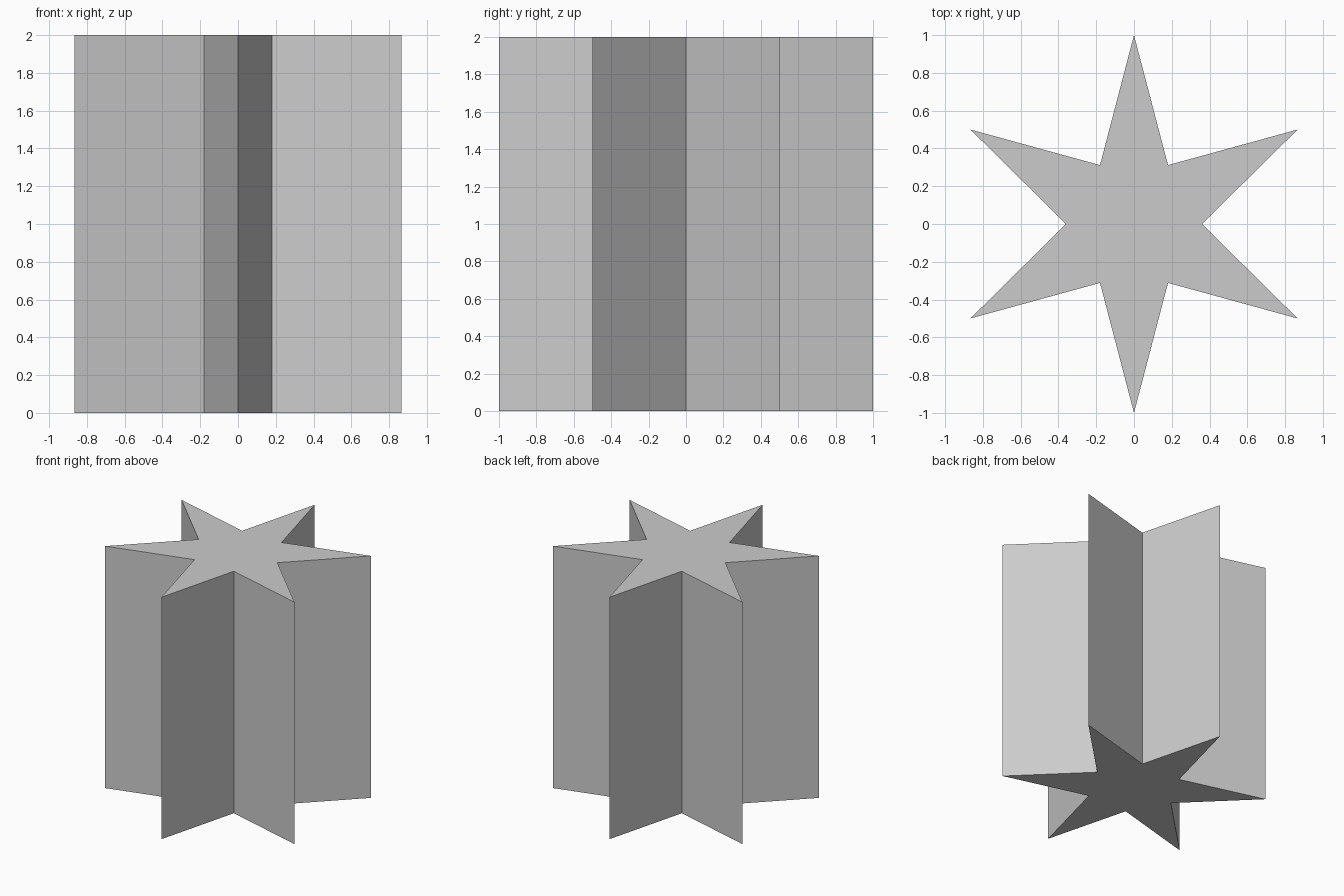
import bpy, bmesh
from math import radians, sin, cos

if "Cube" in bpy.data.objects:
    bpy.data.objects.remove(bpy.data.objects["Cube"])

POINTS, OUTER, INNER, HEIGHT = 6, 1.0, 0.36, 2.0

# Star outline: tips and valleys alternate, with one tip on +y
bm = bmesh.new()
outline = []
for i in range(POINTS * 2):
    r = OUTER if i % 2 == 0 else INNER
    a = radians(90 + i * 180 / POINTS)
    outline.append(bm.verts.new((r * cos(a), r * sin(a), 0)))
base = bm.faces.new(outline)

# Extrude the outline upward into a closed prism
top = bmesh.ops.extrude_face_region(bm, geom=[base], use_keep_orig=True)
bmesh.ops.translate(bm, vec=(0, 0, HEIGHT),
                    verts=[g for g in top["geom"] if isinstance(g, bmesh.types.BMVert)])
bmesh.ops.recalc_face_normals(bm, faces=bm.faces)

mesh = bpy.data.meshes.new("star_prism")
bm.to_mesh(mesh)
bm.free()
bpy.context.collection.objects.link(bpy.data.objects.new("star_prism", mesh))
